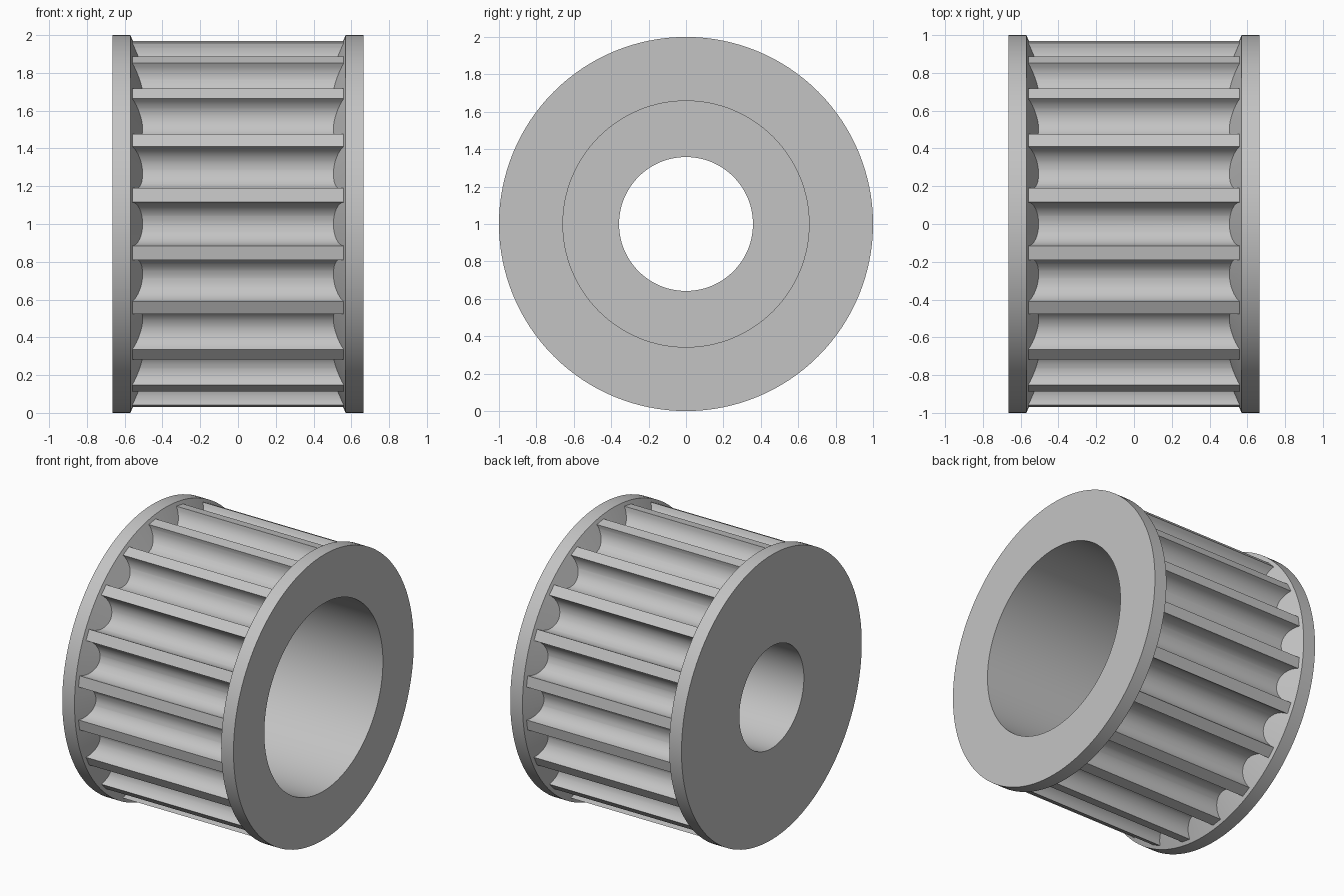
import bpy, bmesh
from math import sin, cos, pi, radians

cube = bpy.data.objects.get("Cube")
if cube:
    bpy.data.objects.remove(cube, do_unlink=True)

grey = bpy.data.materials.new("light grey")
grey.use_nodes = True
colour = (0.55, 0.55, 0.55, 1)
grey.diffuse_color = colour
grey.node_tree.nodes["Principled BSDF"].inputs["Base Color"].default_value = colour


def loft(name, rings):
    """Skin a cyclic list of closed rings, all centred on the x axis at z = 1."""
    bm = bmesh.new()
    loops = [[bm.verts.new((x, y, z + 1)) for x, y, z in ring] for ring in rings]
    for a, b in zip(loops, loops[1:] + loops[:1]):
        for i in range(len(a)):
            j = (i + 1) % len(a)
            bm.faces.new((a[i], a[j], b[j], b[i]))
    bmesh.ops.recalc_face_normals(bm, faces=bm.faces)
    mesh = bpy.data.meshes.new(name)
    bm.to_mesh(mesh)
    bm.free()
    mesh.materials.append(grey)
    obj = bpy.data.objects.new(name, mesh)
    bpy.context.collection.objects.link(obj)
    return obj


def circle(x, r, n):
    return [(x, r * cos(2 * pi * i / n), r * sin(2 * pi * i / n)) for i in range(n)]


# Spool: tapered flanges, hub, wide counterbore on +x and narrow bore on -x
half, bore, counterbore, step = 0.665, 0.358, 0.658, -0.222
profile = [(-half, bore), (-half, 1), (-0.57, 1), (-0.49, 0.822),
           (0.49, 0.822), (0.57, 1), (half, 1), (half, counterbore),
           (step, counterbore), (step, bore)]
pulley = loft("toothed_pulley", [circle(x, r, 128) for x, r in profile])

# Toothed barrel: round grooves between narrow flat-topped teeth
teeth, tip, arc_steps = 20, 0.977, 16
half_gap = radians(6.8)
groove_r, groove_c = tip * sin(half_gap), tip * cos(half_gap)
outline = []
for k in range(teeth):
    a = 2 * pi * k / teeth
    for s in range(arc_steps + 1):
        t = pi * s / arc_steps
        out, side = groove_c - groove_r * sin(t), -groove_r * cos(t)
        outline.append((out * cos(a) - side * sin(a), out * sin(a) + side * cos(a)))
n = len(outline)
outer = [[(x, y, z) for y, z in outline] for x in (-0.6, 0.6)]
barrel = loft("tooth_barrel", [circle(-0.6, 0.74, n), outer[0], outer[1],
                               circle(0.6, 0.74, n)])

# Fuse barrel and spool into one solid
union = pulley.modifiers.new("fuse", "BOOLEAN")
union.operation = "UNION"
union.solver = "EXACT"
union.object = barrel
bpy.ops.object.select_all(action="DESELECT")
bpy.context.view_layer.objects.active = pulley
pulley.select_set(True)
bpy.ops.object.modifier_apply(modifier=union.name)
bpy.data.objects.remove(barrel, do_unlink=True)
bpy.ops.object.shade_smooth_by_angle(angle=radians(25))
